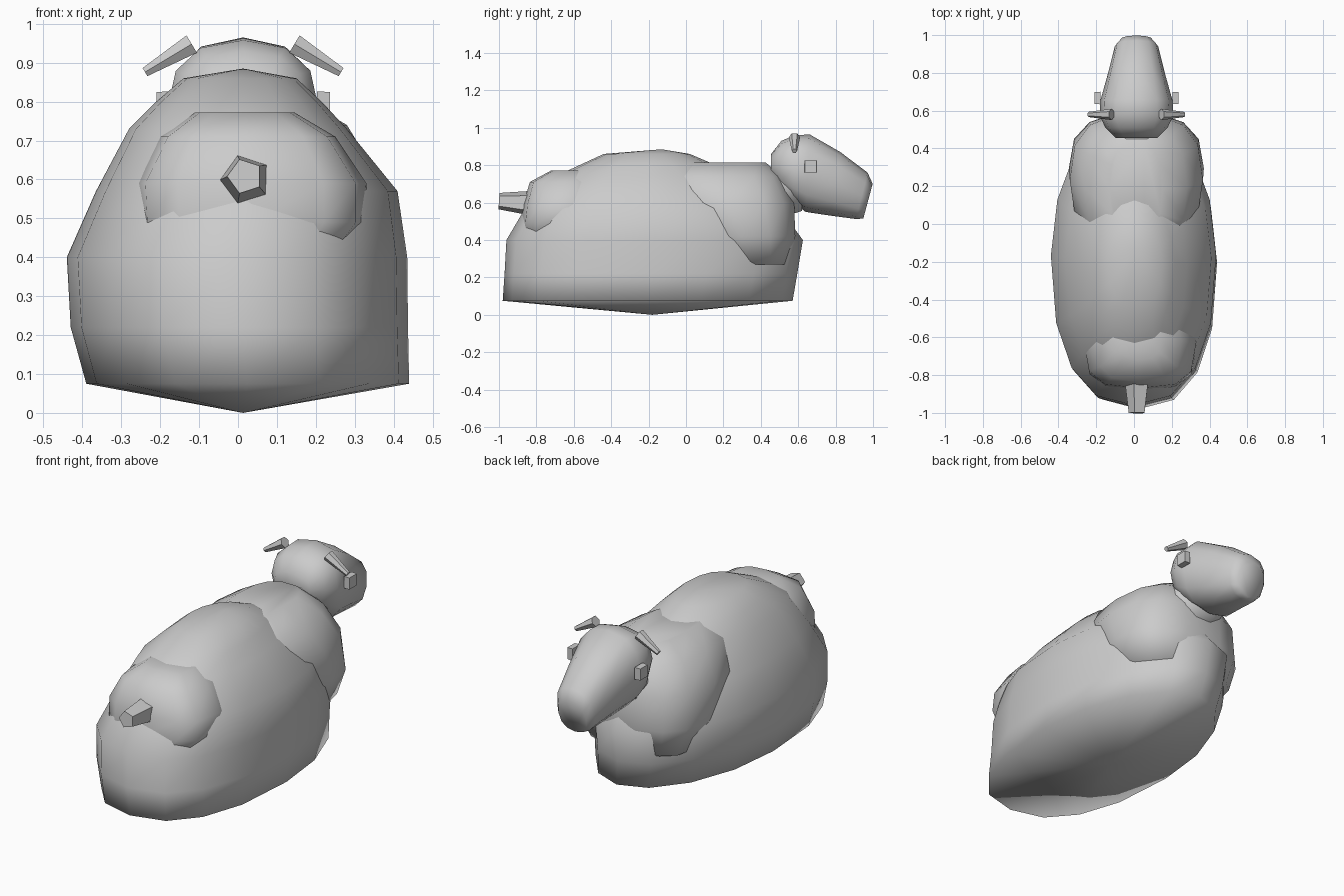
import bpy, bmesh, math
from mathutils import Vector

if "Cube" in bpy.data.objects:
    bpy.data.objects.remove(bpy.data.objects["Cube"], do_unlink=True)

GREY = (0.6, 0.6, 0.6, 1.0)
MID = 0.013  # the head and tail line sits slightly to one side
wool = bpy.data.materials.new("plain_grey")
wool.use_nodes = True
wool.diffuse_color = GREY
wool.node_tree.nodes["Principled BSDF"].inputs["Base Color"].default_value = GREY


def oval(n, p_back, p_front, turn=0.0):
    """Unit superellipse outline, with its own fullness for each half."""
    pts = []
    for i in range(n):
        a = 2 * math.pi * i / n + turn
        c, s = math.cos(a), math.sin(a)
        e = 2 / (p_front if s > 0 else p_back)
        pts.append((math.copysign(abs(c) ** e, c), math.copysign(abs(s) ** e, s)))
    return pts


def skin(name, rings, start_tip=None, end_tip=None, sharp=180):
    """Join rings of points into one closed surface, capped flat or to a tip."""
    bm = bmesh.new()
    loops = [[bm.verts.new(co) for co in ring] for ring in rings]
    n = len(loops[0])
    for a, b in zip(loops, loops[1:]):
        for i in range(n):
            j = (i + 1) % n
            bm.faces.new((a[i], a[j], b[j], b[i]))
    for loop, tip in ((loops[0], start_tip), (loops[-1], end_tip)):
        if tip is None:
            bm.faces.new(loop)
        else:
            v = bm.verts.new(tip)
            for i in range(n):
                bm.faces.new((loop[i], loop[(i + 1) % n], v))
    bmesh.ops.recalc_face_normals(bm, faces=bm.faces)
    mesh = bpy.data.meshes.new(name)
    bm.to_mesh(mesh)
    bm.free()
    mesh.materials.append(wool)
    ob = bpy.data.objects.new(name, mesh)
    bpy.context.collection.objects.link(ob)
    bpy.ops.object.select_all(action="DESELECT")
    ob.select_set(True)
    bpy.context.view_layer.objects.active = ob
    bpy.ops.object.shade_smooth_by_angle(angle=math.radians(sharp))


def stack(levels, n, p_back, p_front):
    """Level rings; each level is (z, right x, left x, back y, front y)."""
    return [[Vector(((x0 + x1) / 2 + u * (x1 - x0) / 2,
                     (y0 + y1) / 2 + v * (y1 - y0) / 2, z))
             for u, v in oval(n, p_back, p_front)] for z, x0, x1, y0, y1 in levels]


def slices(sections, n, p):
    """Upright rings; each is (y, bottom z, top z, half width, lean)."""
    rings = []
    for y, z0, z1, hw, lean in sections:
        hh = (z1 - z0) / 2
        rings.append([Vector((MID + hw * u, y + lean * v * hh, (z0 + z1) / 2 + v * hh))
                      for u, v in oval(n, p, p)])
    return rings


def peg(name, a, b, r1, r2, sides):
    """Tapered peg between two points."""
    a, b = Vector(a), Vector(b)
    axis = (b - a).normalized()
    side = axis.cross(Vector((0, 1, 0)))
    if side.length < 0.1:
        side = Vector((1, 0, 0))
    side.normalize()
    other = axis.cross(side)
    rings = [[c + side * (r * u) + other * (r * v)
              for u, v in oval(sides, 2, 2, math.pi / sides)]
             for c, r in ((a, r1), (b, r2))]
    skin(name, rings, sharp=50)


# Main fleece resting on the ground, with a shallow pointed belly
skin("body", stack([
    (0.075, -0.39, 0.44, -0.98, 0.57),
    (0.22, -0.43, 0.437, -0.97, 0.595),
    (0.40, -0.44, 0.435, -0.96, 0.625),
    (0.57, -0.365, 0.41, -0.86, 0.50),
    (0.73, -0.28, 0.28, -0.72, 0.30),
    (0.80, -0.21, 0.215, -0.57, 0.16),
    (0.86, -0.14, 0.15, -0.44, 0.02),
], 16, 2.4, 1.95), start_tip=(MID, -0.18, 0), end_tip=(MID, -0.13, 0.885))

# Shoulder and rump wool bulges
skin("shoulder_wool", stack([
    (0.27, -0.29, 0.31, 0.15, 0.55),
    (0.42, -0.345, 0.37, 0.00, 0.59),
    (0.60, -0.34, 0.365, -0.12, 0.585),
    (0.74, -0.26, 0.28, -0.14, 0.52),
    (0.815, -0.13, 0.15, -0.06, 0.43),
], 14, 2.6, 2.6))
skin("rump_wool", stack([
    (0.38, -0.20, 0.24, -0.87, -0.55),
    (0.49, -0.26, 0.33, -0.88, -0.42),
    (0.59, -0.265, 0.33, -0.87, -0.38),
    (0.71, -0.20, 0.25, -0.835, -0.40),
    (0.772, -0.11, 0.145, -0.72, -0.48),
], 12, 3.0, 2.4))

# Neck collar
skin("neck", slices([
    (0.38, 0.46, 0.80, 0.17, 0),
    (0.47, 0.50, 0.80, 0.16, 0),
    (0.62, 0.55, 0.80, 0.13, 0),
], 10, 2.2))

# Head tapering to a sloped muzzle
skin("head", slices([
    (0.455, 0.74, 0.86, 0.11, 0),
    (0.51, 0.66, 0.93, 0.165, 0),
    (0.575, 0.60, 0.958, 0.195, 0),
    (0.65, 0.55, 0.965, 0.192, 0.05),
    (0.80, 0.53, 0.87, 0.15, 0.15),
    (0.94, 0.512, 0.76, 0.115, 0.25),
    (0.973, 0.515, 0.70, 0.085, 0.27),
], 12, 2.4))

# Ears and eyes on both sides
for label, s in (("left", 1), ("right", -1)):
    peg(label + "_ear", (MID + s * 0.132, 0.58, 0.948),
        (MID + s * 0.252, 0.58, 0.876), 0.03, 0.014, 6)
    peg(label + "_eye", (MID + s * 0.19, 0.667, 0.793),
        (MID + s * 0.223, 0.667, 0.793), 0.047, 0.045, 4)

# Stubby tail
peg("tail", (0.02, -0.80, 0.595), (0.018, -1.0, 0.608), 0.073, 0.046, 5)
